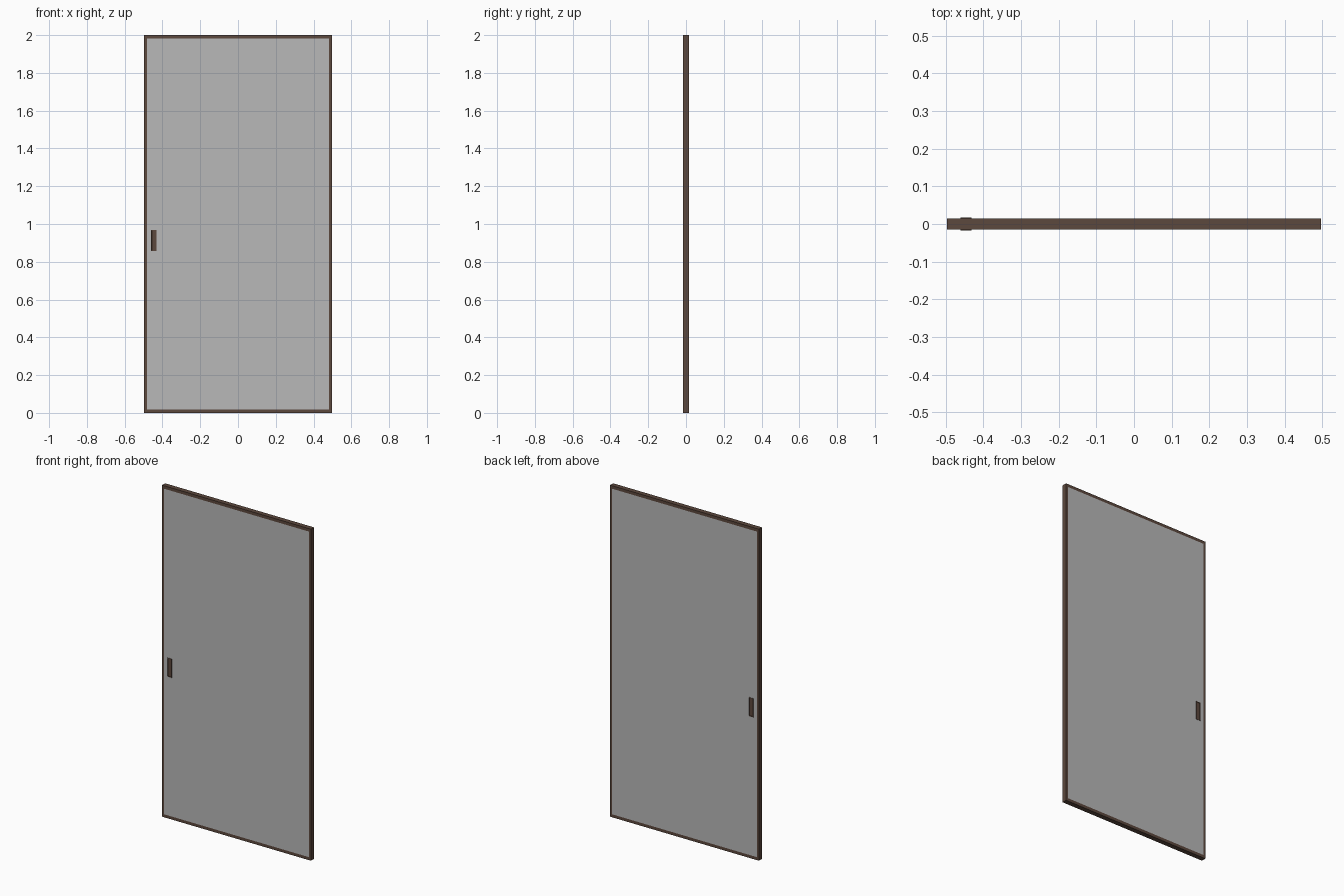
import bpy, bmesh
from mathutils import Vector

if "Cube" in bpy.data.objects:
    bpy.data.objects.remove(bpy.data.objects["Cube"])

W, H, D = 0.497, 2.0, 0.0146      # half width, height, half depth
STILE, RAIL = 0.014, 0.018        # frame face widths


def material(name, rgba):
    m = bpy.data.materials.new(name)
    m.diffuse_color = rgba
    m.use_nodes = True
    m.node_tree.nodes["Principled BSDF"].inputs["Base Color"].default_value = m.diffuse_color
    return m


brown = material("dark brown", (0.107, 0.065, 0.047, 1.0))
grey = material("light grey panel", (0.48, 0.48, 0.48, 1.0))


def finish(name, bm, mat):
    bmesh.ops.recalc_face_normals(bm, faces=bm.faces[:])
    me = bpy.data.meshes.new(name)
    bm.to_mesh(me)
    bm.free()
    me.materials.append(mat)
    ob = bpy.data.objects.new(name, me)
    bpy.context.collection.objects.link(ob)
    return ob


def box(x0, x1, y0, y1, z0, z1):
    bm = bmesh.new()
    bmesh.ops.create_cube(bm, size=1)
    for v in bm.verts:
        v.co = Vector((x1 if v.co.x > 0 else x0,
                       y1 if v.co.y > 0 else y0,
                       z1 if v.co.z > 0 else z0))
    return bm


# frame: two stiles and two rails
finish("left_stile", box(-W, -W + STILE, -D, D, 0, H), brown)
finish("right_stile", box(W - STILE, W, -D, D, 0, H), brown)
finish("bottom_rail", box(-W + STILE, W - STILE, -D, D, 0, RAIL), brown)
finish("top_rail", box(-W + STILE, W - STILE, -D, D, H - RAIL, H), brown)

# panel filling the frame, flush with it
finish("panel", box(-W + STILE, W - STILE, -D, D, RAIL, H - RAIL), grey)

# flush pull with a shallow recess on both faces
bm = box(-0.46, -0.431, -0.0168, 0.0168, 0.856, 0.969)
bm.normal_update()
sides = [f for f in bm.faces if abs(f.normal.y) > 0.9]
bmesh.ops.inset_individual(bm, faces=sides, thickness=0.004)
bmesh.ops.inset_individual(bm, faces=sides, thickness=0.001, depth=-0.002)
finish("flush_pull", bm, brown)
